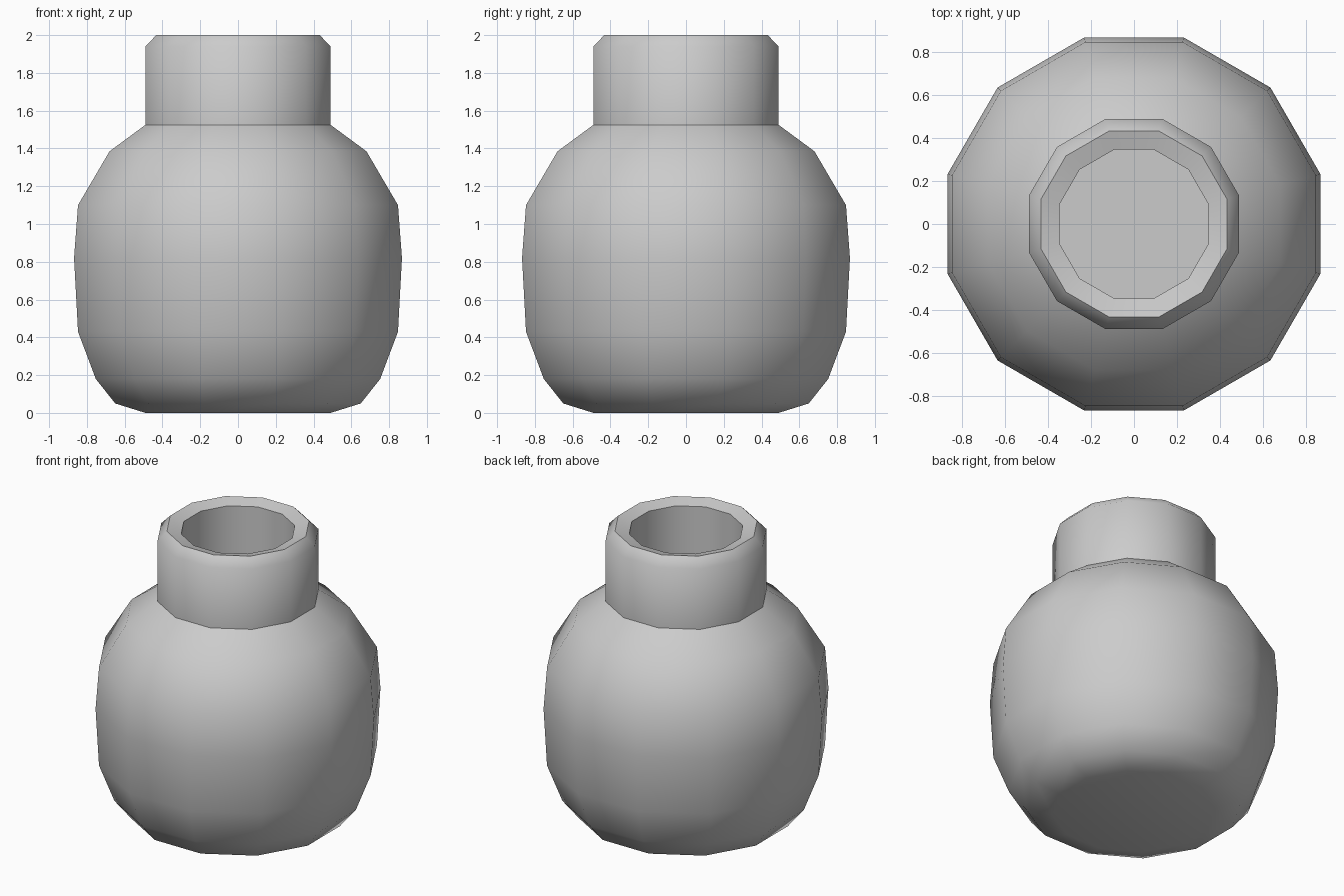
import bpy, bmesh, math

SIDES = 12

cube = bpy.data.objects.get("Cube")
if cube:
    bpy.data.objects.remove(cube, do_unlink=True)

clay = bpy.data.materials.new("light grey clay")
clay.use_nodes = True
grey = (0.6, 0.6, 0.6, 1)
clay.diffuse_color = grey
clay.node_tree.nodes["Principled BSDF"].inputs["Base Color"].default_value = grey


def lathe(name, profile, cap_start=False, cap_end=False):
    """Sweep (flat-to-centre distance, height) pairs into a twelve-sided shell."""
    bm = bmesh.new()
    step = 2 * math.pi / SIDES
    rings = []
    for apothem, z in profile:
        r = apothem / math.cos(step / 2)
        rings.append([bm.verts.new((r * math.cos((i + 0.5) * step),
                                    r * math.sin((i + 0.5) * step), z))
                      for i in range(SIDES)])
    for low, high in zip(rings, rings[1:]):
        for i in range(SIDES):
            j = (i + 1) % SIDES
            bm.faces.new((low[i], low[j], high[j], high[i]))
    if cap_start:
        bm.faces.new(rings[0][::-1])
    if cap_end:
        bm.faces.new(rings[-1])
    mesh = bpy.data.meshes.new(name)
    bm.to_mesh(mesh)
    bm.free()
    mesh.materials.append(clay)
    obj = bpy.data.objects.new(name, mesh)
    bpy.context.collection.objects.link(obj)
    bpy.ops.object.select_all(action='DESELECT')
    obj.select_set(True)
    bpy.context.view_layer.objects.active = obj
    bpy.ops.object.shade_smooth_by_angle(angle=math.radians(50))
    return obj


# Rounded belly with a flat base
lathe("pot_body", [(0.49, 0), (0.65, 0.05), (0.753, 0.18), (0.847, 0.43),
                   (0.868, 0.82), (0.847, 1.1), (0.68, 1.385), (0.49, 1.525)],
      cap_start=True)

# Neck with chamfered lip, inward sloping rim and hollow mouth
lathe("pot_neck", [(0.49, 1.525), (0.49, 1.94), (0.433, 2.0),
                   (0.346, 1.975), (0.346, 1.5)], cap_end=True)
